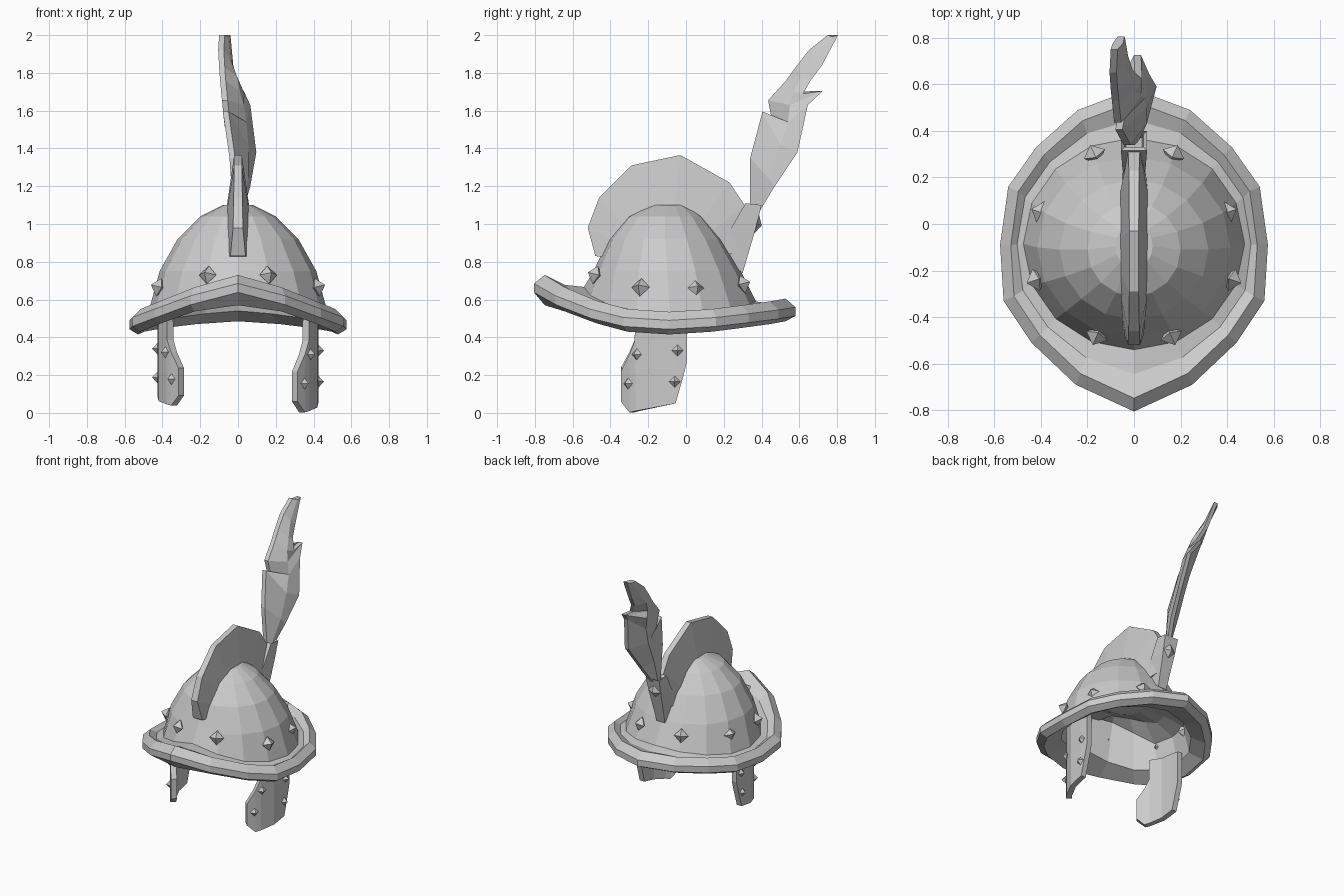
import bpy, bmesh, math
from mathutils import Vector

if "Cube" in bpy.data.objects:
    bpy.data.objects.remove(bpy.data.objects["Cube"])

steel = bpy.data.materials.new("grey steel")
steel.diffuse_color = (0.6, 0.6, 0.6, 1)
steel.use_nodes = True
steel.node_tree.nodes["Principled BSDF"].inputs["Base Color"].default_value = steel.diffuse_color


def finish(name, bm):
    bmesh.ops.recalc_face_normals(bm, faces=bm.faces)
    me = bpy.data.meshes.new(name)
    bm.to_mesh(me)
    bm.free()
    me.materials.append(steel)
    ob = bpy.data.objects.new(name, me)
    bpy.context.collection.objects.link(ob)
    return ob


def loft(name, rings):
    """Join rings of equal point count into a closed skin."""
    bm = bmesh.new()
    vs = [[bm.verts.new(p) for p in r] for r in rings]
    n = len(vs[0])
    for a, b in zip(vs, vs[1:]):
        for i in range(n):
            j = (i + 1) % n
            bm.faces.new((a[i], a[j], b[j], b[i]))
    bm.faces.new(vs[0])
    bm.faces.new(vs[-1])
    return finish(name, bm)


def stud(name, pos, normal, r, h):
    """Four-sided pointed stud, half sunk into the surface."""
    n = Vector(normal).normalized()
    side = n.cross(Vector((0, 0, 1))).normalized()
    up = side.cross(n)
    c = Vector(pos)
    loop = [c + side * r, c + up * r, c - side * r, c - up * r]
    bm = bmesh.new()
    vs = [bm.verts.new(p) for p in loop]
    tips = [bm.verts.new(c + n * h), bm.verts.new(c - n * h)]
    for t in tips:
        for i in range(4):
            bm.faces.new((vs[i], vs[(i + 1) % 4], t))
    return finish(name, bm)


# Helmet shell: half outline of the brim (x, y, edge height), front to back
HALF = [(0, -.805, .67), (.25, -.69, .605), (.44, -.51, .535), (.56, -.33, .49),
        (.575, -.09, .475), (.54, .16, .49), (.42, .33, .51), (.24, .49, .53),
        (0, .58, .545)]
OUT = [Vector(p) for p in HALF + [(-x, y, z) for x, y, z in HALF[-2:0:-1]]]
MID = Vector((0, -.09, 0))


def brim(s, dz):
    ring = []
    for p in OUT:
        q = MID + (p - MID) * s
        ring.append(Vector((q.x, q.y, p.z + dz)))
    return ring


def oval(z, rx, y0, y1):
    ring = []
    for i in range(16):
        a = math.tau * i / 16
        ring.append(Vector((rx * math.sin(a), (y0 + y1) / 2 - (y1 - y0) / 2 * math.cos(a), z)))
    return ring


LEVELS = [(.55, .475, -.54, .37), (.75, .415, -.49, .29), (.92, .32, -.41, .19),
          (1.04, .20, -.31, .09), (1.10, .08, -.19, .0)]
dome = [oval(*l) for l in LEVELS]
for v, p in zip(dome[0], OUT):
    v.z = p.z + .045 if p.y > 0 else .53 + (p.z - .475) * .7
top = brim(.92, .06)
dip = [(a + b) / 2 - Vector((0, 0, .02)) for a, b in zip(top, dome[0])]
under = brim(.92, -.06)
for v in under:
    v.z -= max(0, v.z - .53) * .5
# shallow lining inside the dome, raised towards the front
lining = [oval(.55, .455, -.52, .35), oval(.685, .42, -.485, .305),
          oval(.74, .28, -.36, .18), oval(.77, .12, -.21, .03)]
for v, d in zip(lining[0], dome[0]):
    v.z = d.z - .05
for v in lining[1]:
    f = min(1, max(0, (-.27 - v.y) / .17))
    v.z += .15 * f
    v.y += .05 * f
    v.x *= 1 - .08 * f
for v in lining[2]:
    v.z += .1 * min(1, max(0, (-.1 - v.y) / .2))
loft("helmet_shell", dome[::-1] + [dip, top, brim(1, .015), brim(1, -.032), under] + lining)

# Crest: outer edge (y, z, half width), thicker where it enters the dome
CREST = [(-.48, .83, .04), (-.52, .98, .026), (-.46, 1.14, .023), (-.29, 1.31, .02),
         (-.03, 1.365, .02), (.23, 1.22, .022), (.31, 1.10, .025), (.29, .85, .04)]
rings = []
for y, z, w in CREST:
    yi, zi = -.1 + (y + .1) * .5, .8 + (z - .8) * .45
    rings.append([(w, y, z), (-w, y, z), (-.065, yi, zi), (.065, yi, zi)])
loft("crest", rings)

# Studs around the dome
for s, tag in ((1, "right"), (-1, "left")):
    for i, (x, y, z) in enumerate([(.16, -.48, .73), (.42, -.24, .665), (.40, .05, .66), (.17, .30, .68)]):
        stud(f"dome_stud_{tag}_{i}", (s * x, y, z), (s * x, (y + .09) * .95, .13), .05, .045)

# Cheek guards: columns (y, top, bottom), curling inward at the front
GUARD = [(-.345, .22, .06), (-.30, .31, .003), (-.272, .38, .009), (-.268, .55, .01),
         (-.17, .54, .028), (-.055, .53, .05), (-.01, .52, .21), (.005, .52, .27)]
for s, tag in ((1, "right"), (-1, "left")):
    k = 1 if s > 0 else .92

    def place(y, z, depth=0):
        d = max(0, -.12 - y)
        n = Vector((1, -4.3 * d, 0)).normalized() * depth
        return (s * (.425 - 2.17 * d * d - n.x), y - n.y, .45 - (.45 - z) * k)

    loft(f"cheek_guard_{tag}", [[place(y, a), place(y, b), place(y, b, .04), place(y, a, .04)]
                                for y, a, b in GUARD])
    for i, (y, z) in enumerate([(-.26, .31), (-.045, .33), (-.305, .155), (-.06, .165)]):
        stud(f"guard_stud_{tag}_{i}", place(y, z, -.002), (s, -4.3 * max(0, -.12 - y), 0), .03, .028)

# Plume socket: tapered box at the back of the dome
def box_ring(y0, z0, y1, z1, w):
    return [(-w, y0, z0), (w, y0, z0), (w, y1, z1), (-w, y1, z1)]


loft("plume_socket", [box_ring(.15, .86, .30, .74, .035), box_ring(.24, .98, .37, .98, .05),
                      box_ring(.315, 1.11, .40, 1.10, .056), box_ring(.33, 1.09, .385, 1.085, .04),
                      box_ring(.32, 1.04, .37, 1.04, .035)])
stud("socket_stud", (0, .372, 1.0), (0, 1, -.25), .055, .03)

# Feather: rows of front edge, spine and back edge as (x, y, z)
FEATHER = [((-.01, .34, 1.06), (0, .36, 1.06), (.01, .385, 1.06)),
           ((-.03, .34, 1.35), (.01, .43, 1.25), (.05, .47, 1.20)),
           ((-.065, .405, 1.595), (.01, .50, 1.42), (.082, .59, 1.38)),
           ((-.055, .46, 1.515), (0, .54, 1.54), (.05, .645, 1.63)),
           ((-.07, .435, 1.655), (-.015, .55, 1.63), (.015, .725, 1.705)),
           ((-.08, .53, 1.76), (-.035, .57, 1.70), (.02, .62, 1.69)),
           ((-.085, .58, 1.83), (-.05, .61, 1.78), (-.02, .66, 1.76)),
           ((-.09, .65, 1.92), (-.06, .68, 1.87), (-.04, .72, 1.84)),
           ((-.085, .75, 2.0), (-.07, .775, 1.99), (-.055, .805, 2.0))]
rings = []
for i, (f, m, b) in enumerate(FEATHER):
    t = .045 if 0 < i < 7 else .022
    e = .015
    rings.append([(f[0] - e, f[1], f[2]), (m[0] - t, m[1], m[2]), (b[0] - e, b[1], b[2]),
                  (b[0] + e, b[1], b[2]), (m[0] + t, m[1], m[2]), (f[0] + e, f[1], f[2])])
loft("feather", rings)
